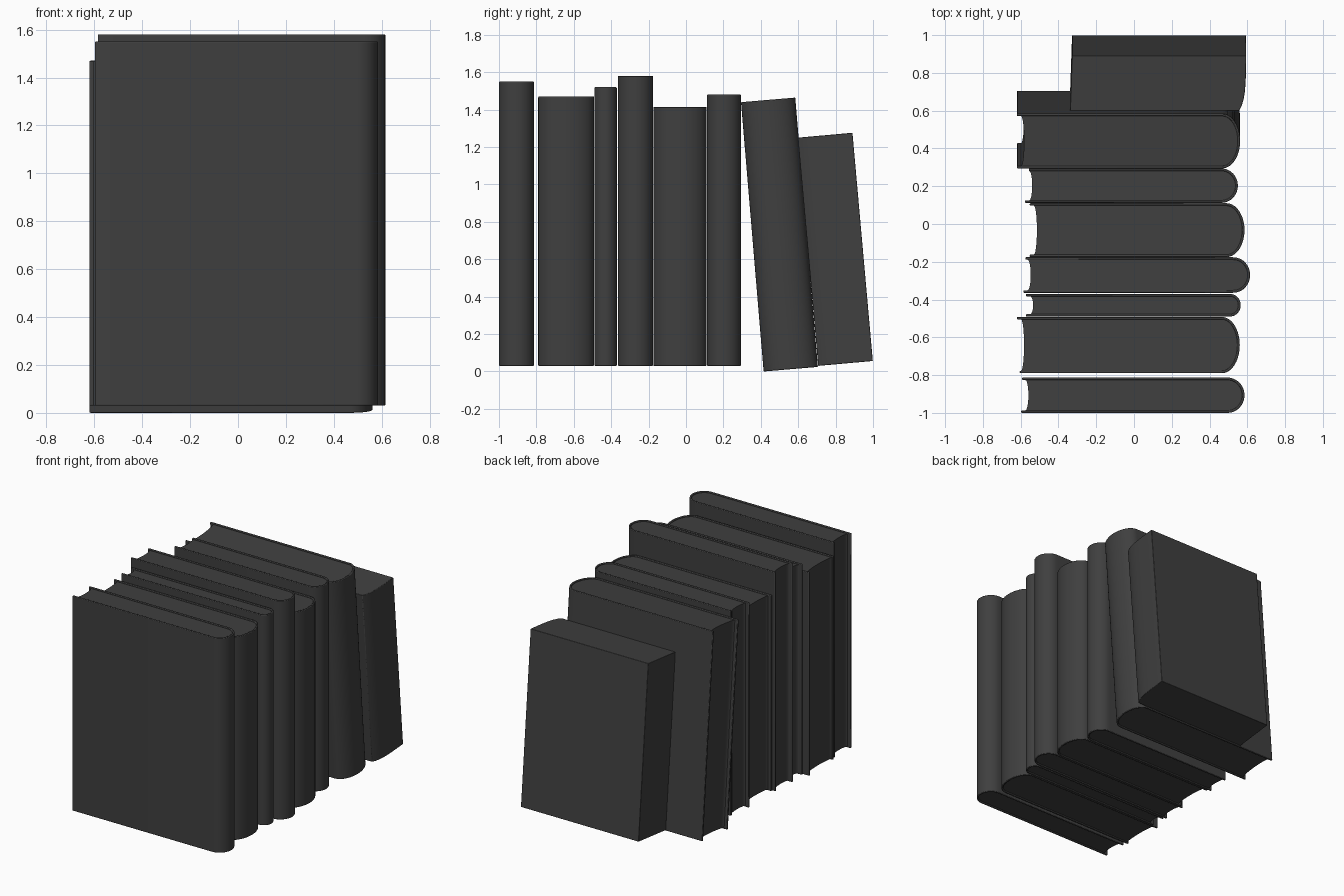
import bpy, bmesh, math

cube = bpy.data.objects.get("Cube")
if cube:
    bpy.data.objects.remove(cube, do_unlink=True)

charcoal = bpy.data.materials.new("charcoal")
charcoal.use_nodes = True
colour = (0.05, 0.05, 0.05, 1)
charcoal.diffuse_color = colour
charcoal.node_tree.nodes["Principled BSDF"].inputs["Base Color"].default_value = colour


def prism(name, outline, z0, z1, loc, tilt, bevel=0):
    """Extrude a plan outline (x, y) upwards, then lean it about x."""
    bm = bmesh.new()
    base = bm.faces.new([bm.verts.new((x, y, z0)) for x, y in outline])
    up = bmesh.ops.extrude_face_region(bm, geom=[base])["geom"]
    tops = [v for v in up if isinstance(v, bmesh.types.BMVert)]
    bmesh.ops.translate(bm, verts=tops, vec=(0, 0, z1 - z0))
    bmesh.ops.recalc_face_normals(bm, faces=bm.faces)
    mesh = bpy.data.meshes.new(name)
    bm.to_mesh(mesh)
    bm.free()
    mesh.materials.append(charcoal)
    obj = bpy.data.objects.new(name, mesh)
    bpy.context.collection.objects.link(obj)
    obj.location = loc
    obj.rotation_euler.x = math.radians(tilt)
    if bevel:
        mod = obj.modifiers.new("soft_edges", 'BEVEL')
        mod.width = bevel
        mod.segments = 2
        mod.limit_method = 'ANGLE'
        mod.angle_limit = math.radians(40)
    bpy.ops.object.select_all(action='DESELECT')
    obj.select_set(True)
    bpy.context.view_layer.objects.active = obj
    bpy.ops.object.shade_smooth_by_angle(angle=math.radians(35))
    return obj


def arch(x, depth, y0, y1, steps=20):
    """Half ellipse from (x, y0) to (x, y1) bulging by depth along x."""
    mid, half = (y0 + y1) / 2, (y1 - y0) / 2
    return [(x + depth * math.cos(a), mid + half * math.sin(a))
            for a in (math.pi * (i / steps - 0.5) for i in range(steps + 1))]


BOARD = 0.013    # cover thickness
RECESS = 0.008   # how far the pages sit below the cover


def book(name, fore, spine, thick, height, y, z=0.03, tilt=0, front_cut=0, back_cut=0):
    """Wrap-around cover with a rounded spine, holding a page block."""
    depth = min(0.095, thick * 0.48)
    hinge = spine - depth
    outer = arch(hinge, depth, 0, thick)
    inner = arch(hinge, depth - BOARD, BOARD, thick - BOARD)
    cover = ([(fore + front_cut, 0)] + outer + [(fore + back_cut, thick), (fore + back_cut, thick - BOARD)]
             + inner[::-1] + [(fore + front_cut, BOARD)])
    prism(name + "_cover", cover, 0, height, (0, y, z), tilt, 0.004)
    # concave fore edge on the pages
    hollow = arch(fore + 0.022, 0.016, BOARD, thick - BOARD, 12)
    prism(name + "_pages", inner + hollow[::-1], RECESS, height - RECESS, (0, y, z), tilt)


# upright books: fore edge x, spine x, thickness, height, y, cover offsets
book("first_book", -0.597, 0.585, 0.187, 1.52, -1.0, back_cut=0.005)
book("second_book", -0.62, 0.56, 0.298, 1.44, -0.79, front_cut=0.015)
book("third_book", -0.572, 0.565, 0.12, 1.49, -0.49)
book("fourth_book", -0.585, 0.615, 0.188, 1.55, -0.364, back_cut=0.01)
book("fifth_book", -0.552, 0.585, 0.285, 1.385, -0.175)
book("sixth_book", -0.577, 0.55, 0.182, 1.45, 0.112, back_cut=0.02)

# leaning books
book("leaning_book", -0.62, 0.562, 0.291, 1.445, 0.415, z=0, tilt=4.8)
spine_curve = [(0.555, 0), (0.569, 0.025), (0.58, 0.06), (0.588, 0.11), (0.592, 0.18), (0.594, 0.293)]
prism("last_book", [(-0.338, 0)] + spine_curve + [(-0.328, 0.293)],
      0, 1.225, (0, 0.707, 0.03), 5.1, 0.003)
